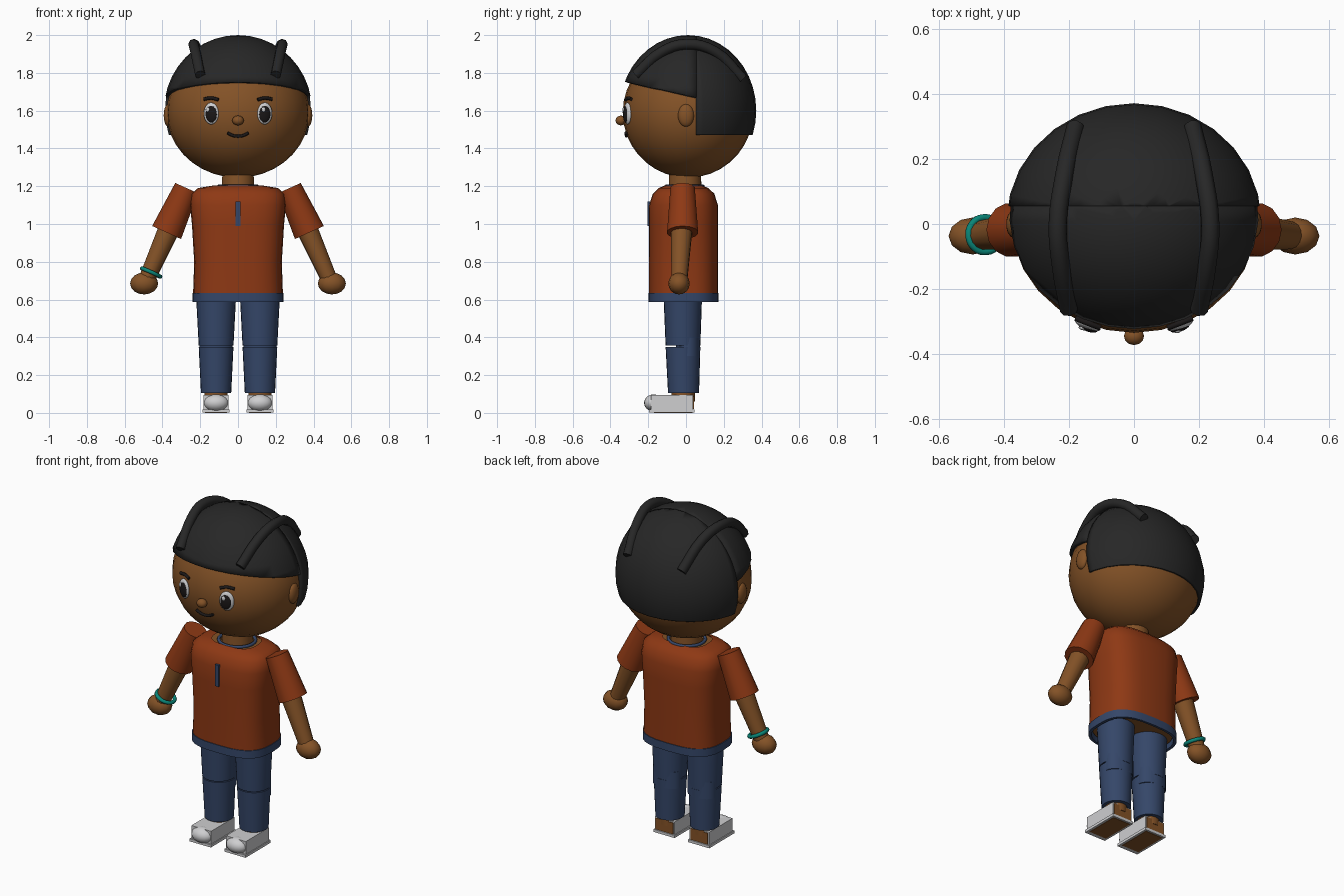
import bpy, bmesh
from math import sin, cos, pi, sqrt, radians
from mathutils import Vector, Matrix

cube = bpy.data.objects.get("Cube")
if cube:
    bpy.data.objects.remove(cube)


def material(name, r, g, b):
    m = bpy.data.materials.new(name)
    m.use_nodes = True
    m.diffuse_color = (r, g, b, 1)
    m.node_tree.nodes["Principled BSDF"].inputs["Base Color"].default_value = (r, g, b, 1)
    return m


SKIN = material("brown skin", .23, .085, .02)
HAIR = material("black hair", .02, .02, .02)
SHIRT = material("rust shirt", .27, .04, .007)
DENIM = material("blue denim", .035, .062, .14)
WHITE = material("soft white", .62, .62, .63)
DARK = material("near black", .011, .009, .009)
TEAL = material("teal band", .003, .24, .19)


def finish(name, bm, mat, angle=40):
    bmesh.ops.recalc_face_normals(bm, faces=bm.faces)
    me = bpy.data.meshes.new(name)
    bm.to_mesh(me)
    bm.free()
    me.materials.append(mat)
    ob = bpy.data.objects.new(name, me)
    bpy.context.collection.objects.link(ob)
    bpy.ops.object.select_all(action='DESELECT')
    ob.select_set(True)
    bpy.context.view_layer.objects.active = ob
    bpy.ops.object.shade_smooth_by_angle(angle=radians(angle))
    return ob


def ellipsoid(name, loc, radii, mat, rot=None, seg=20, rings=12):
    bm = bmesh.new()
    mx = Matrix.Translation(loc) @ (rot or Matrix()) @ Matrix.Diagonal((*radii, 1))
    bmesh.ops.create_uvsphere(bm, u_segments=seg, v_segments=rings, radius=1, matrix=mx)
    return finish(name, bm, mat, 60)


def box(name, lo, hi, mat, rot=None):
    lo, hi = Vector(lo), Vector(hi)
    bm = bmesh.new()
    mx = Matrix.Translation((lo + hi) / 2) @ (rot or Matrix()) @ Matrix.Diagonal((*(hi - lo), 1))
    bmesh.ops.create_cube(bm, size=1, matrix=mx)
    return finish(name, bm, mat)


def loft(name, rings, mat, n=24, power=1.0, caps=True):
    """Stack of rounded sections: (x, y, z, rx, ry)."""
    bm = bmesh.new()
    flat = lambda v: abs(v) ** power * (1 if v > 0 else -1)
    loops = [[bm.verts.new((x + rx * flat(cos(2 * pi * i / n)),
                            y + ry * flat(sin(2 * pi * i / n)), z)) for i in range(n)]
             for x, y, z, rx, ry in rings]
    for a, b in zip(loops, loops[1:]):
        for i in range(n):
            j = (i + 1) % n
            bm.faces.new((a[i], a[j], b[j], b[i]))
    if caps:
        bm.faces.new(loops[0])
        bm.faces.new(loops[-1])
    return finish(name, bm, mat, 50)


def limb(name, a, b, ra, rb, mat, n=14):
    a, b = Vector(a), Vector(b)
    bm = bmesh.new()
    mx = Matrix.Translation((a + b) / 2) @ (b - a).to_track_quat('Z', 'Y').to_matrix().to_4x4()
    bmesh.ops.create_cone(bm, cap_ends=True, segments=n, radius1=ra, radius2=rb,
                          depth=(b - a).length, matrix=mx)
    return finish(name, bm, mat)


def tube(name, points, radius, mat, closed=False):
    cu = bpy.data.curves.new(name, 'CURVE')
    cu.dimensions = '3D'
    cu.bevel_depth, cu.bevel_resolution = radius, 2
    cu.resolution_u, cu.use_fill_caps = 4, True
    sp = cu.splines.new('BEZIER')
    sp.bezier_points.add(len(points) - 1)
    sp.use_cyclic_u = closed
    for bp, p in zip(sp.bezier_points, points):
        bp.co = p
        bp.handle_left_type = bp.handle_right_type = 'AUTO'
    cu.materials.append(mat)
    ob = bpy.data.objects.new(name, cu)
    bpy.context.collection.objects.link(ob)
    return ob


# Head
HC, HR = Vector((0, .01, 1.59)), Vector((.378, .345, .345))
ellipsoid("head", HC, HR, SKIN, seg=28, rings=18)


def on_face(x, z, lift=0):
    y = HC.y - HR.y * sqrt(1 - (x / HR.x) ** 2 - ((z - HC.z) / HR.z) ** 2)
    p = Vector((x, y, z))
    d = p - HC
    n = Vector([d[i] / HR[i] ** 2 for i in range(3)]).normalized()
    return p + n * lift, n.to_track_quat('-Y', 'Z').to_matrix().to_4x4()


# Hair cap: sphere shells trimmed by planes, in a fringe and a back part
def hair_part(name, planes):
    bm = bmesh.new()
    mx = Matrix.Translation((0, .01, 1.6)) @ Matrix.Diagonal((.392, .362, .4, 1))
    bmesh.ops.create_uvsphere(bm, u_segments=28, v_segments=20, radius=1, matrix=mx)
    for co, no in planes:
        bmesh.ops.bisect_plane(bm, geom=bm.verts[:] + bm.edges[:] + bm.faces[:],
                               plane_co=co, plane_no=no, clear_outer=True)
    ob = finish(name, bm, HAIR, 60)
    mod = ob.modifiers.new("thickness", 'SOLIDIFY')
    mod.thickness, mod.offset = .02, -1


hair_part("hair_front", [((0, .055, 1.6), (0, 1, 0)), ((0, .055, 1.67), (0, -.22, -1))])
hair_part("hair_back", [((0, .055, 1.6), (0, -1, 0)), ((0, 0, 1.47), (0, 0, -1))])

# Face
ellipsoid("nose", (0, -.345, 1.548), (.031, .028, .026), SKIN, seg=12, rings=8)
tube("mouth", [on_face(x, z, .004)[0] for x, z in
               ((-.055, 1.484), (-.028, 1.47), (0, 1.466), (.028, 1.47), (.055, 1.484))], .008, DARK)
for s, side in ((-1, "right"), (1, "left")):
    p, r = on_face(s * .142, 1.585)
    ellipsoid(side + "_eye", p, (.042, .016, .058), WHITE, r)
    p, r = on_face(s * .139, 1.582, .008)
    ellipsoid(side + "_pupil", p, (.032, .013, .045), DARK, r)
    p, r = on_face(s * .142 - .012, 1.605, .018)
    ellipsoid(side + "_eye_glint", p, (.011, .005, .013), WHITE, r, 10, 6)
    tube(side + "_brow", [on_face(s * x, z, .004)[0] for x, z in
                          ((.103, 1.657), (.14, 1.666), (.178, 1.66))], .009, DARK)
    ellipsoid(side + "_ear", (s * .37, 0, 1.575), (.024, .043, .06), SKIN, seg=14, rings=10)
    # Raised braid over the hair
    tube(side + "_braid", [(s * x, y, z) for x, y, z in
                           ((.2, -.265, 1.79), (.225, -.13, 1.91), (.235, 0, 1.952),
                            (.215, .15, 1.915), (.18, .3, 1.77))], .028, HAIR)

# Neck, body and shirt
CY = -.013
limb("neck", (0, -.005, 1.17), (0, -.005, 1.29), .088, .083, SKIN, 18)
loft("body", [(0, CY, z, rx, ry) for z, rx, ry in
              ((.615, .22, .165), (1.1, .23, .165), (1.194, .16, .105))], SKIN, power=.7)
loft("shirt", [(0, CY, z, rx, ry) for z, rx, ry in
               ((.625, .238, .182), (.8, .232, .182), (1.0, .244, .183), (1.1, .254, .182),
                (1.16, .247, .163), (1.19, .212, .132), (1.203, .135, .1))],
     SHIRT, 28, .7, caps=False)
loft("shirt_hem", [(0, CY, z, rx, ry) for z, rx, ry in
                   ((.635, .225, .172), (.635, .242, .186), (.588, .242, .186), (.588, .225, .172),
                    (.635, .225, .172))], DENIM, 28, .7, caps=False)
tube("collar", [(.102 * cos(a * pi / 4), -.008 + .098 * sin(a * pi / 4), 1.2) for a in range(8)],
     .009, DENIM, True)
box("placket", (-.013, -.203, .99), (.013, -.19, 1.12), DENIM)

for s, side in ((-1, "right"), (1, "left")):
    # Arm
    limb(side + "_sleeve", (s * .272, -.018, 1.19), (s * .378, -.018, .955), .066, .084, SHIRT)
    limb(side + "_arm", (s * .34, -.02, 1.03), (s * .482, -.035, .71), .06, .043, SKIN)
    ellipsoid(side + "_hand", (s * .497, -.037, .685), (.074, .057, .058), SKIN, seg=12, rings=8)

    # Trouser leg, open at the front of the knee
    x = s * .116
    loft(side + "_thigh", [(x, -.017, .62, .106, .102), (x, -.016, .356, .092, .092)], DENIM)
    loft(side + "_knee", [(x, .01, .4, .088, .064), (x, .01, .3, .088, .064)], DENIM)
    loft(side + "_shin", [(x, -.016, .35, .092, .092), (x, -.013, .105, .08, .082)], DENIM)
    limb(side + "_ankle", (x, -.015, .06), (x, -.015, .13), .062, .062, SKIN)

    # Shoe with bare heel and sole panels
    box(side + "_shoe", (x - .066, -.185, .004), (x + .066, .038, .095), WHITE)
    box(side + "_shoe_rim", (x - .071, -.195, .002), (x + .071, .045, .018), WHITE)
    ellipsoid(side + "_shoe_toe", (x, -.172, .053), (.066, .05, .045), WHITE)
    box(side + "_heel", (x - .058, .034, .02), (x + .058, .042, .088), SKIN)
    box(side + "_sole", (x - .058, -.17, 0), (x + .058, .034, .008), SKIN)

# Wristband on the right arm
axis = Vector((-.142, -.015, -.32)).to_track_quat('Z', 'Y').to_matrix()
tube("wristband", [Vector((-.46, -.033, .743)) + axis @ Vector((.053 * cos(a * pi / 4), .053 * sin(a * pi / 4), 0))
                   for a in range(8)], .011, TEAL, True)
